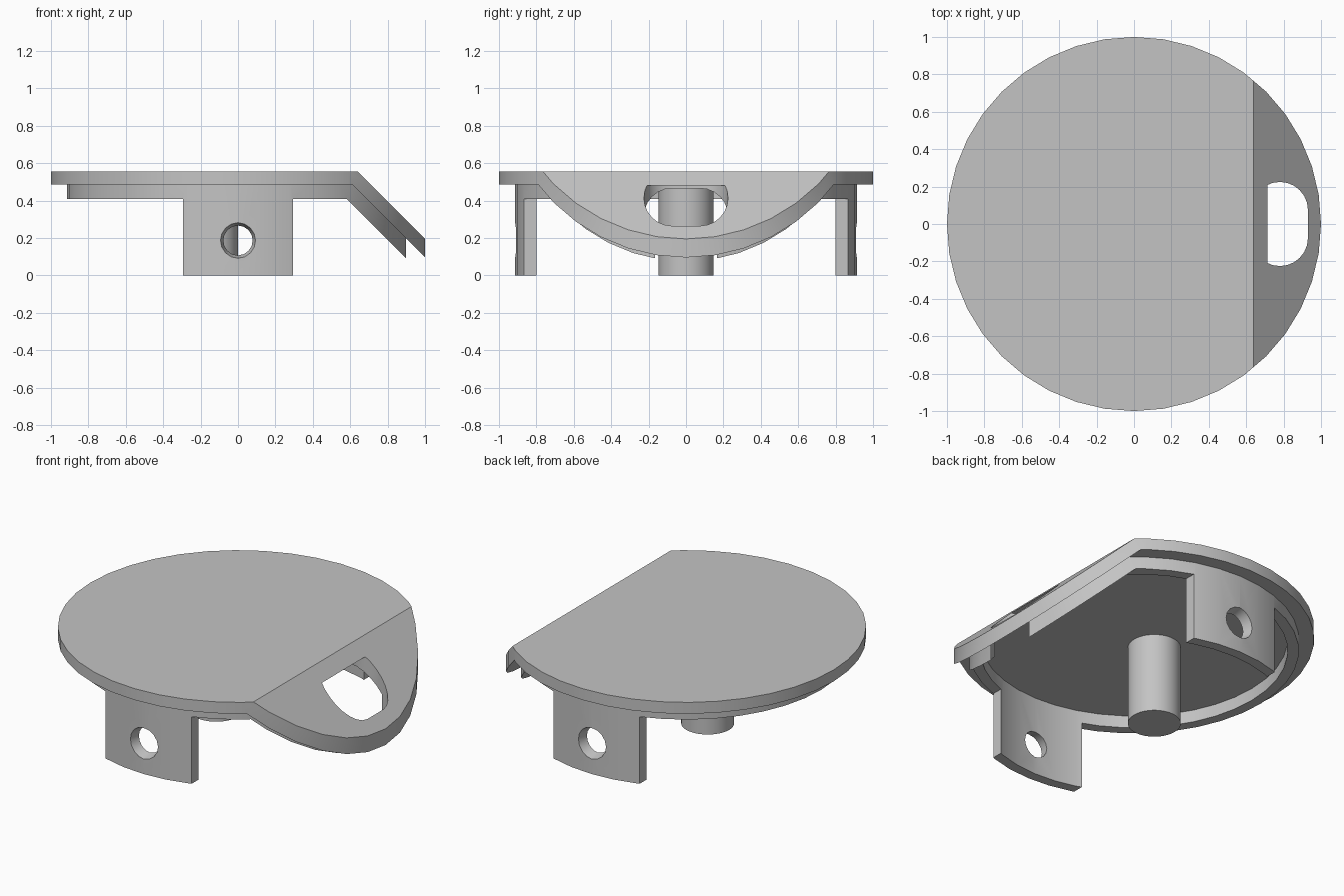
import bpy, bmesh, math
from mathutils import Matrix, Vector

if "Cube" in bpy.data.objects:
    bpy.data.objects.remove(bpy.data.objects["Cube"], do_unlink=True)

TOP, UNDER, RIM_LOW = 0.555, 0.485, 0.41
FOLD = 0.64
SIDES = 40

grey = bpy.data.materials.new("plain_grey")
grey.use_nodes = True
grey.diffuse_color = (0.55, 0.55, 0.55, 1)
grey.node_tree.nodes["Principled BSDF"].inputs["Base Color"].default_value = (0.55, 0.55, 0.55, 1)


def make(name, bm):
    bmesh.ops.recalc_face_normals(bm, faces=bm.faces)
    mesh = bpy.data.meshes.new(name)
    bm.to_mesh(mesh)
    bm.free()
    mesh.materials.append(grey)
    obj = bpy.data.objects.new(name, mesh)
    bpy.context.collection.objects.link(obj)
    return obj


def extrude(name, points, offset):
    bm = bmesh.new()
    face = bm.faces.new([bm.verts.new(p) for p in points])
    new = bmesh.ops.extrude_face_region(bm, geom=[face])["geom"]
    verts = [g for g in new if isinstance(g, bmesh.types.BMVert)]
    bmesh.ops.translate(bm, verts=verts, vec=offset)
    return make(name, bm)


def cylinder(name, radius, low, high, x=0):
    ring = [(x + radius * math.cos(math.tau * i / SIDES),
             radius * math.sin(math.tau * i / SIDES), low) for i in range(SIDES)]
    return extrude(name, ring, Vector((0, 0, high - low)))


def sheet(name, top, low):
    # Flat sheet whose +x end bends down at 45 degrees
    def bend(z):
        return FOLD - (TOP - z) * math.tan(math.pi / 8)
    end = 1.2
    side = [(-end, top), (bend(top), top), (end, top - end + bend(top)),
            (end, low - end + bend(low)), (bend(low), low), (-end, low)]
    return extrude(name, [(x, -end, z) for x, z in side], Vector((0, 2 * end, 0)))


def combine(obj, tool, operation):
    # Apply a boolean, then discard the tool
    mod = obj.modifiers.new("cut", "BOOLEAN")
    mod.operation, mod.object, mod.solver = operation, tool, "EXACT"
    bpy.context.view_layer.update()
    result = obj.evaluated_get(bpy.context.evaluated_depsgraph_get())
    mesh = bpy.data.meshes.new_from_object(result)
    obj.modifiers.clear()
    obj.data = mesh
    bpy.data.objects.remove(tool, do_unlink=True)


def finger_slot():
    # Rounded upright slot that stops at the underside of the flat plate
    r, half = 0.15, 0.075
    points = []
    for sign in (1, -1):
        for i in range(13):
            a = math.pi * i / 12 + (0 if sign > 0 else math.pi)
            points.append((0.78 + r * math.cos(a), sign * half + r * math.sin(a), -0.2))
    return extrude("slot_cutter", points, Vector((0, 0, 0.2 + 0.48)))


# Bent round lid
lid = cylinder("lid_plate", 1.0, -0.3, 0.8)
combine(lid, sheet("plate_profile", TOP, UNDER), "INTERSECT")
combine(lid, finger_slot(), "DIFFERENCE")

# Inner rim following the bend, with two hanging side tabs
rim = cylinder("rim_with_tabs", 0.915, -0.3, 0.8)
combine(rim, cylinder("rim_bore", 0.853, -0.5, 1), "DIFFERENCE")
profile = sheet("rim_profile", UNDER + 0.02, RIM_LOW)
w = 0.293
tab_box = extrude("tab_box", [(-w, -1.1, 0), (w, -1.1, 0), (w, 1.1, 0), (-w, 1.1, 0)],
                  Vector((0, 0, 0.45)))
combine(profile, tab_box, "UNION")
combine(rim, profile, "INTERSECT")
combine(rim, finger_slot(), "DIFFERENCE")

# Tapered holes through the tabs, wider outside
for sign in (-1, 1):
    bm = bmesh.new()
    bmesh.ops.create_cone(
        bm, cap_ends=True, segments=16, radius1=0.067, radius2=0.104, depth=0.15,
        matrix=Matrix.Translation((0, sign * 0.875, 0.187))
        @ Matrix.Rotation(-sign * math.pi / 2, 4, "X"))
    combine(rim, make("tab_hole_cutter", bm), "DIFFERENCE")

# Off-centre post under the lid
post = cylinder("post", 0.147, 0, UNDER + 0.02, -0.147)

for obj in (lid, rim, post):
    bpy.ops.object.select_all(action="DESELECT")
    obj.select_set(True)
    bpy.context.view_layer.objects.active = obj
    bpy.ops.object.shade_smooth_by_angle(angle=math.radians(30))
